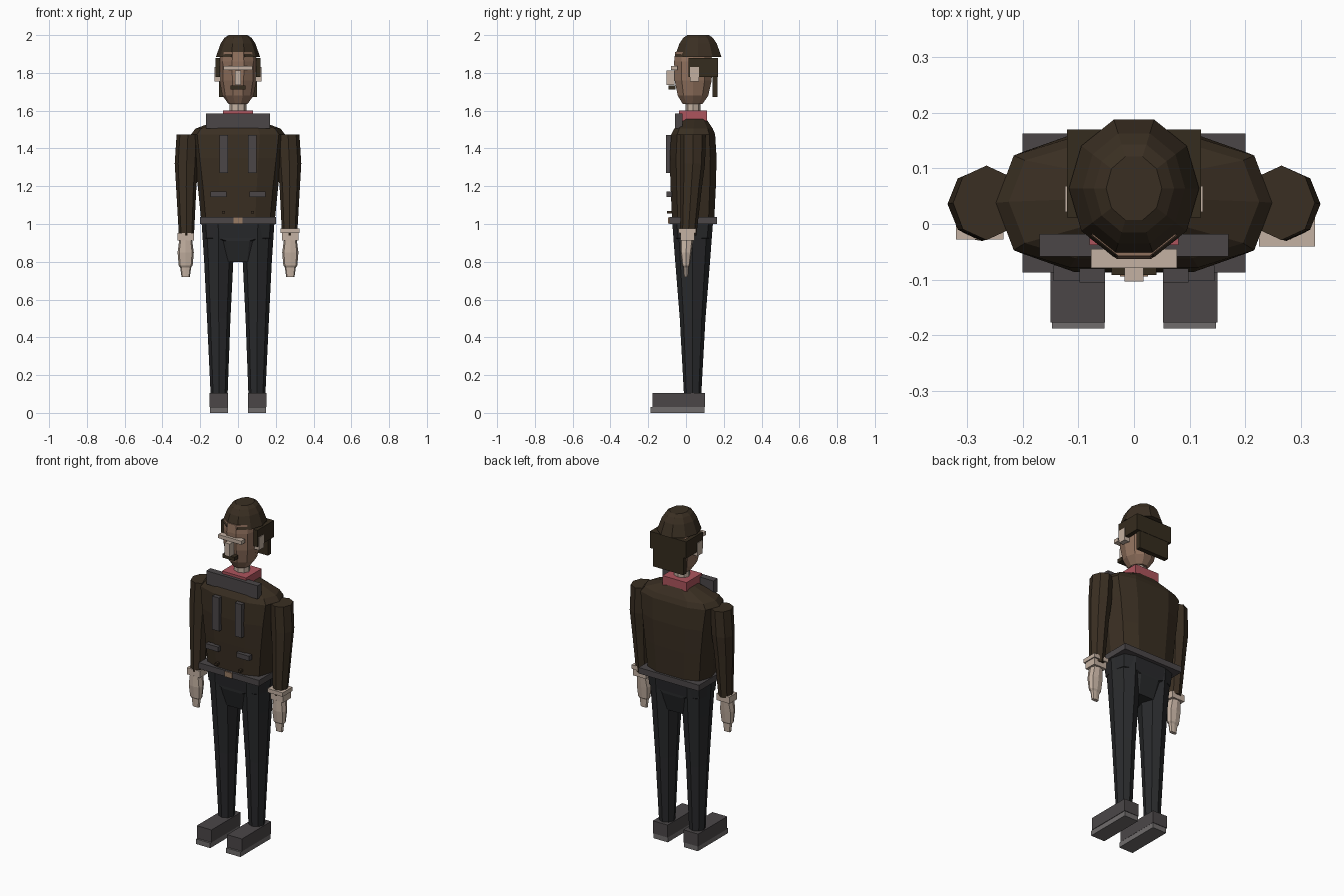
import bpy, bmesh, math


def mat(name, r, g, b):
    m = bpy.data.materials.new(name)
    m.diffuse_color = (r, g, b, 1)
    return m


JACKET = mat("dark brown", 0.042, 0.028, 0.016)
HAIR = mat("hair brown", 0.036, 0.025, 0.013)
TROUSER = mat("charcoal", 0.022, 0.023, 0.025)
GREY = mat("warm grey", 0.07, 0.062, 0.064)
SOLE = mat("sole grey", 0.16, 0.15, 0.15)
RED = mat("scarf red", 0.42, 0.09, 0.11)
PALE = mat("pale skin", 0.55, 0.44, 0.36)
FACE = mat("face brown", 0.28, 0.165, 0.11)
TAN = mat("buckle tan", 0.32, 0.2, 0.13)


def finish(name, bm, material):
    bmesh.ops.recalc_face_normals(bm, faces=bm.faces)
    me = bpy.data.meshes.new(name)
    bm.to_mesh(me)
    bm.free()
    me.materials.append(material)
    ob = bpy.data.objects.new(name, me)
    bpy.context.collection.objects.link(ob)
    return ob


def box(name, x0, x1, y0, y1, z0, z1, material):
    bm = bmesh.new()
    bmesh.ops.create_cube(bm, size=1)
    for v in bm.verts:
        v.co = ((x0 + x1) / 2 + v.co.x * (x1 - x0),
                (y0 + y1) / 2 + v.co.y * (y1 - y0),
                (z0 + z1) / 2 + v.co.z * (z1 - z0))
    return finish(name, bm, material)


def loft(name, sections, sides, material, power=1.0, turn=0.0):
    """Stack rings given as (z, centre x, centre y, radius x, radius y)."""
    bm = bmesh.new()
    rings = []
    for z, cx, cy, rx, ry in sections:
        ring = []
        for i in range(sides):
            a = math.tau * i / sides + turn
            c, s = math.cos(a), math.sin(a)
            c = math.copysign(abs(c) ** power, c) if abs(c) > 1e-6 else 0
            s = math.copysign(abs(s) ** power, s) if abs(s) > 1e-6 else 0
            ring.append(bm.verts.new((cx + rx * c, cy + ry * s, z)))
        rings.append(ring)
    for a, b in zip(rings, rings[1:]):
        for i in range(sides):
            j = (i + 1) % sides
            bm.faces.new((a[i], a[j], b[j], b[i]))
    bm.faces.new(rings[0][::-1])
    bm.faces.new(rings[-1])
    return finish(name, bm, material)


def side_box(name, s, x0, x1, *rest):
    a, b = sorted((s * x0, s * x1))
    return box(name, a, b, *rest)


# Limbs and other paired parts
for side, s in (("left", -1), ("right", 1)):
    side_box(side + "_sole", s, 0.053, 0.147, -0.188, 0.097, 0, 0.03, SOLE)
    side_box(side + "_shoe", s, 0.052, 0.15, -0.177, 0.1, 0.03, 0.105, GREY)
    loft(side + "_leg", [(0.1, s * 0.1, 0.035, 0.045, 0.046),
                         (0.5, s * 0.102, 0.035, 0.062, 0.068),
                         (0.8, s * 0.102, 0.035, 0.077, 0.092),
                         (1.01, s * 0.105, 0.035, 0.088, 0.108)], 8, TROUSER)
    loft(side + "_arm", [(0.94, s * 0.273, 0.012, 0.04, 0.043),
                         (1.2, s * 0.274, 0.028, 0.054, 0.057),
                         (1.32, s * 0.272, 0.036, 0.063, 0.065),
                         (1.475, s * 0.265, 0.038, 0.06, 0.067)], 8, JACKET)
    side_box(side + "_wrist", s, 0.234, 0.32, -0.028, 0.045, 0.912, 0.952, PALE)
    loft(side + "_hand", [(0.915, s * 0.277, 0.004, 0.034, 0.034),
                          (0.85, s * 0.277, 0.0, 0.043, 0.03),
                          (0.78, s * 0.277, 0.0, 0.037, 0.021),
                          (0.77, s * 0.277, 0.0, 0.029, 0.014),
                          (0.72, s * 0.277, 0.0, 0.022, 0.011)], 8, PALE, 0.7)
    side_box(side + "_chest_strap", s, 0.052, 0.098, -0.105, -0.08, 1.27, 1.47, GREY)
    side_box(side + "_pocket_flap", s, 0.06, 0.145, -0.102, -0.075, 1.143, 1.172, GREY)
    side_box(side + "_pocket_button", s, 0.07, 0.085, -0.1, -0.07, 1.055, 1.068, JACKET)
    side_box(side + "_ear", s, 0.09, 0.124, 0.022, 0.068, 1.755, 1.832, PALE)
    side_box(side + "_side_hair", s, 0.095, 0.12, 0.012, 0.168, 1.778, 1.878, HAIR)

# Band on one wrist only
box("wrist_band", 0.225, 0.325, -0.04, 0.052, 0.953, 0.977, PALE)

# Hips, belt and torso
loft("pelvis", [(0.8, 0, 0.035, 0.088, 0.07), (0.91, 0, 0.035, 0.108, 0.1),
                (0.925, 0, 0.035, 0.185, 0.1), (1.01, 0, 0.035, 0.19, 0.11)],
     10, TROUSER, 0.5)
box("belt", -0.2, 0.2, -0.087, 0.163, 1.0, 1.036, GREY)
box("buckle", -0.025, 0.025, -0.094, -0.08, 1.002, 1.034, TAN)
loft("torso", [(1.02, 0, 0.038, 0.195, 0.115), (1.2, 0, 0.038, 0.213, 0.124),
               (1.35, 0, 0.038, 0.232, 0.128), (1.475, 0, 0.038, 0.248, 0.12),
               (1.505, 0, 0.04, 0.225, 0.105), (1.555, 0, 0.045, 0.09, 0.065)],
     10, JACKET, 0.65)

# Collar, scarf and neck
box("collar", -0.17, 0.17, -0.058, -0.018, 1.505, 1.585, GREY)
box("scarf", -0.08, 0.08, -0.038, 0.11, 1.545, 1.6, RED)
loft("neck", [(1.58, 0, 0.038, 0.046, 0.04), (1.66, 0, 0.038, 0.046, 0.04)], 8, PALE)

# Head and face
loft("head", [(1.635, 0, 0.035, 0.05, 0.055), (1.68, 0, 0.037, 0.083, 0.085),
              (1.76, 0, 0.038, 0.098, 0.103), (1.86, 0, 0.038, 0.1, 0.106),
              (1.91, 0, 0.038, 0.092, 0.1)], 10, FACE)
box("back_hair", -0.12, 0.12, 0.14, 0.17, 1.778, 1.878, HAIR)
box("lower_back_hair", -0.1, 0.1, 0.14, 0.168, 1.672, 1.778, HAIR)
box("spectacle_bar", -0.077, 0.077, -0.079, -0.045, 1.814, 1.836, PALE)
box("nose", -0.017, 0.017, -0.103, -0.062, 1.735, 1.812, PALE)
box("moustache", -0.04, 0.04, -0.092, -0.055, 1.712, 1.734, HAIR)

# Domed cap
loft("cap", [(1.885, 0, 0.064, 0.117, 0.13), (1.955, 0, 0.064, 0.092, 0.104),
             (1.985, 0, 0.064, 0.072, 0.083), (2.0, 0, 0.064, 0.05, 0.06)], 10, JACKET)
